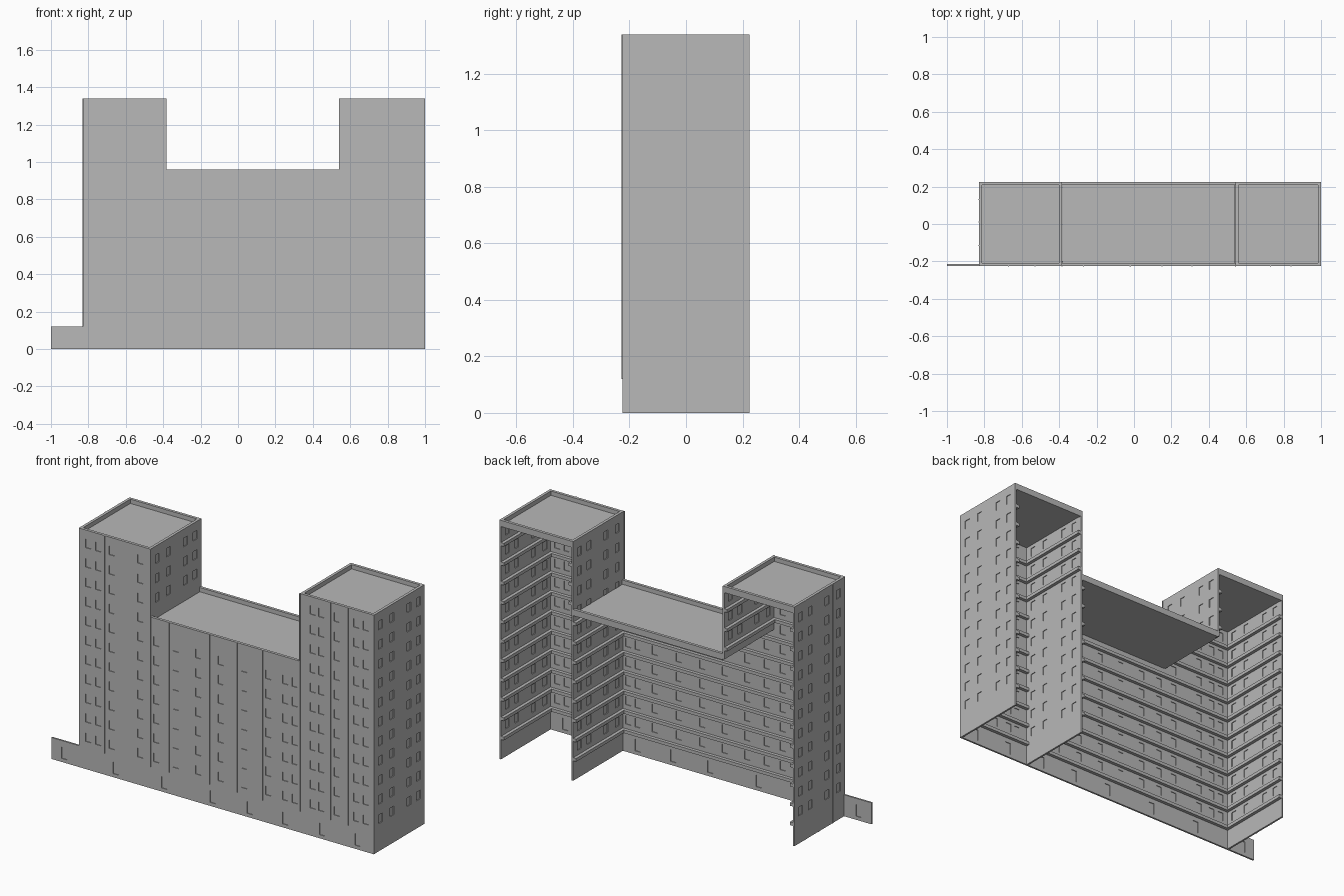
import bpy, bmesh
from mathutils import Vector

cube = bpy.data.objects.get("Cube")
if cube:
    bpy.data.objects.remove(cube, do_unlink=True)

# One plain concrete colour
concrete = bpy.data.materials.new("concrete grey")
concrete.use_nodes = True
GREY = (0.48, 0.48, 0.48, 1)
concrete.diffuse_color = GREY
concrete.node_tree.nodes["Principled BSDF"].inputs["Base Color"].default_value = GREY

WEST, EAST, DEEP = -0.83, 1.0, 0.225
STEP_W, STEP_E = -0.385, 0.542      # where the towers meet the middle block
TALL, LOW = 1.34, 0.96
BASE, STOREY = 0.12, 0.1086
T = 0.01                            # wall thickness
LEDGE, LIP = 0.018, 0.016
FLOORS = [BASE + STOREY * k for k in range(11)]


def add_object(name, bm):
    bmesh.ops.recalc_face_normals(bm, faces=bm.faces)
    mesh = bpy.data.meshes.new(name)
    bm.to_mesh(mesh)
    bm.free()
    mesh.materials.append(concrete)
    ob = bpy.data.objects.new(name, mesh)
    bpy.context.collection.objects.link(ob)
    return ob


def add_box(bm, lo, hi):
    lo, hi = Vector(lo), Vector(hi)
    verts = bmesh.ops.create_cube(bm, size=1)["verts"]
    for v in verts:
        v.co = (lo + hi) / 2 + Vector(c * s for c, s in zip(v.co, hi - lo))


def boxes(name, pairs):
    bm = bmesh.new()
    for lo, hi in pairs:
        add_box(bm, lo, hi)
    return add_object(name, bm)


def wall(name, axis, at, span, heights, columns, rows, width=0.034):
    """Panel across x or y with open windows and a thin pane in the middle."""
    def place(u, z, off=0):
        return (u, at + off, z) if axis == "x" else (at + off, u, z)

    holes_u = [(c - width / 2, c + width / 2) for c in columns]
    us = sorted({*span, *(e for h in holes_u for e in h)})
    zs = sorted({*heights, *(e for r in rows for e in r)})

    def inside(value, holes):
        return any(a < value < b for a, b in holes)

    bm = bmesh.new()
    grid = [[bm.verts.new(place(u, z)) for z in zs] for u in us]
    for i in range(len(us) - 1):
        for j in range(len(zs) - 1):
            mid_u, mid_z = (us[i] + us[i + 1]) / 2, (zs[j] + zs[j + 1]) / 2
            if not (inside(mid_u, holes_u) and inside(mid_z, rows)):
                bm.faces.new((grid[i][j], grid[i + 1][j], grid[i + 1][j + 1], grid[i][j + 1]))
    ob = add_object(name, bm)
    solid = ob.modifiers.new("thickness", "SOLIDIFY")
    solid.thickness, solid.offset = T, 0
    boxes(name + "_panes", [(place(span[0], heights[0], -0.001), place(span[1], heights[1], 0.001))])


def window_rows(bottom, top):
    return [(f + 0.035, f + 0.083) for f in FLOORS if f + 0.02 > bottom and f + 0.09 < top]


# Front walls
front = -DEEP + T / 2
wall("front_west_tower", "x", front, (WEST, STEP_W), (BASE, TALL),
     (-0.77, -0.71, -0.625, -0.45), window_rows(BASE, TALL))
wall("front_middle", "x", front, (STEP_W, STEP_E), (BASE, LOW),
     (-0.35, -0.23, -0.09, 0.05, 0.195, 0.345, 0.45, 0.51), window_rows(BASE, LOW))
wall("front_east_tower", "x", front, (STEP_E, EAST), (BASE, TALL),
     (0.62, 0.675, 0.77, 0.89, 0.95), window_rows(BASE, TALL))

# Ground floor with doorways, running on as a low wall to the west
wall("ground_floor_front", "x", front, (-1, EAST), (0, BASE),
     (-0.92, -0.6, -0.3, 0, 0.23, 0.45, 0.68, 0.9), [(0.02, 0.085)])

# Side walls
cols = (-0.165, -0.065, 0.085, 0.17)
for name, x, bottom in (("east_wall", EAST - T / 2, 0), ("west_wall", WEST + T / 2, 0),
                        ("inner_east_wall", STEP_E + T / 2, 0),
                        ("inner_west_wall", STEP_W - T / 2, LOW - 0.03)):
    wall(name, "y", x, (-DEEP, DEEP), (bottom, TALL), cols, window_rows(bottom, TALL))

# Thin vertical joints between the front panels
joints = []
for x in (-0.67, -0.53, -0.385, -0.27, -0.02, 0.15, 0.31, 0.542, 0.73, 0.84):
    top = LOW if STEP_W < x < STEP_E else TALL
    joints.append(((x - 0.003, -DEEP - 0.003, BASE), (x + 0.003, -DEEP + 0.002, top)))
boxes("front_joints", joints)
side_joints = []
for y in (-0.115, 0.01, 0.13):
    for x in (WEST + 0.001, EAST - 0.003):
        side_joints.append(((x - 0.003, y - 0.003, 0), (x + 0.003, y + 0.003, TALL)))
boxes("side_joints", side_joints)


# Floor ledges along the inside of the walls
def front_ledge(x0, x1, z):
    return ((x0, -DEEP + T, z - LEDGE / 2), (x1, -DEEP + T + LEDGE, z + LEDGE / 2))


def side_ledge(x, direction, z):
    a, b = sorted((x, x + direction * LEDGE))
    return ((a, -DEEP + T, z - LEDGE / 2), (b, DEEP, z + LEDGE / 2))


ledges = []
for z in FLOORS:
    ledges += [front_ledge(WEST + T, STEP_W, z), front_ledge(STEP_E + T, EAST - T, z),
               side_ledge(WEST + T, 1, z), side_ledge(EAST - T, -1, z)]
    if z < LOW - 0.05:
        ledges += [front_ledge(STEP_W, STEP_E, z), side_ledge(STEP_E, -1, z)]
    else:
        ledges += [side_ledge(STEP_E + T, 1, z), side_ledge(STEP_W - T, -1, z)]
boxes("floor_ledges", ledges)

# Flat roofs with a raised rim
for name, x0, x1, top in (("west_roof", WEST, STEP_W, TALL), ("middle_roof", STEP_W, STEP_E, LOW),
                          ("east_roof", STEP_E, EAST, TALL)):
    boxes(name, [((x0 + 0.002, -DEEP + 0.002, top - 0.032), (x1 - 0.002, DEEP - 0.002, top - 0.024))])
    rim = [((x0, -DEEP, top - 0.03), (x1, -DEEP + LIP, top)),
           ((x0, DEEP - LIP, top - 0.035), (x1, DEEP, top))]
    if top == TALL:
        rim += [((x0, -DEEP, top - 0.03), (x0 + LIP, DEEP, top)),
                ((x1 - LIP, -DEEP, top - 0.03), (x1, DEEP, top))]
    boxes(name + "_parapet", rim)
